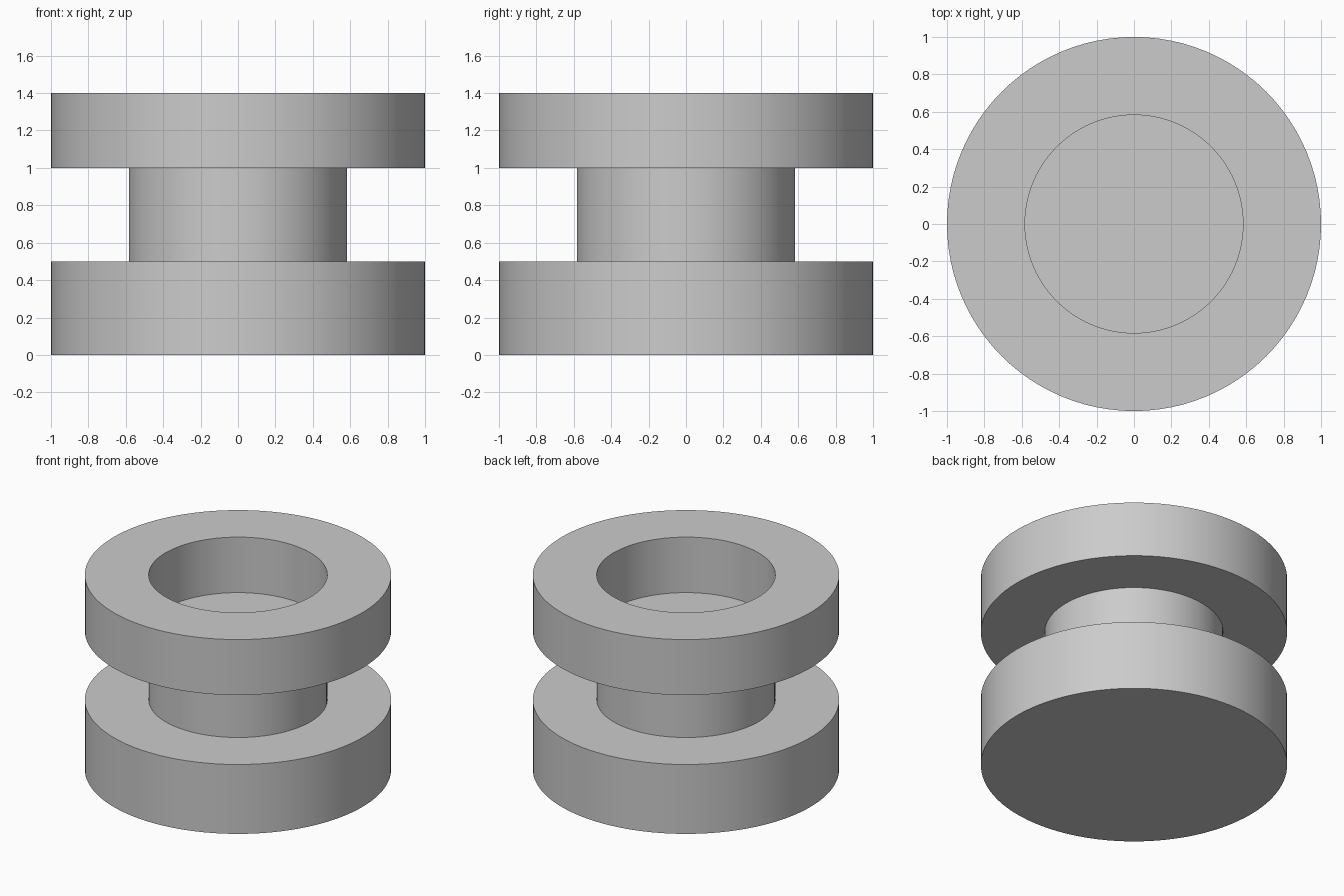
import bpy
import bmesh
from math import radians, tau
from mathutils import Matrix, Vector

SEGMENTS = 96
OUTER = 1.0
INNER = 0.583

cube = bpy.data.objects.get("Cube")
if cube:
    bpy.data.objects.remove(cube, do_unlink=True)

# Single plain grey finish
grey = bpy.data.materials.new("plain_grey")
grey.use_nodes = True
colour = (0.6, 0.6, 0.6, 1.0)
grey.diffuse_color = colour
grey.node_tree.nodes["Principled BSDF"].inputs["Base Color"].default_value = colour


def finish(bm, name):
    """Turn the bmesh into a smooth-sided object with sharp rims."""
    bmesh.ops.recalc_face_normals(bm, faces=bm.faces)
    mesh = bpy.data.meshes.new(name)
    bm.to_mesh(mesh)
    bm.free()
    mesh.materials.append(grey)
    obj = bpy.data.objects.new(name, mesh)
    bpy.context.collection.objects.link(obj)
    bpy.ops.object.select_all(action="DESELECT")
    obj.select_set(True)
    bpy.context.view_layer.objects.active = obj
    bpy.ops.object.shade_smooth_by_angle(angle=radians(30))
    return obj


def disc(name, radius, bottom, top):
    bm = bmesh.new()
    bmesh.ops.create_cone(bm, cap_ends=True, segments=SEGMENTS,
                          radius1=radius, radius2=radius, depth=top - bottom,
                          matrix=Matrix.Translation((0, 0, (bottom + top) / 2)))
    return finish(bm, name)


def ring(name, inner, outer, bottom, top):
    bm = bmesh.new()
    corners = [(inner, bottom), (outer, bottom), (outer, top), (inner, top)]
    verts = [bm.verts.new((r, 0, z)) for r, z in corners]
    edges = [bm.edges.new((verts[i - 1], verts[i])) for i in range(len(verts))]
    bmesh.ops.spin(bm, geom=verts + edges, cent=Vector(), axis=(0, 0, 1),
                   angle=tau, steps=SEGMENTS, use_merge=True)
    bmesh.ops.remove_doubles(bm, verts=bm.verts, dist=0.0001)
    return finish(bm, name)


# Solid base, narrow neck, and open ring resting on the neck's rim
disc("base_disc", OUTER, 0.0, 0.5)
disc("neck", INNER, 0.5, 1.0)
ring("top_ring", INNER, OUTER, 1.0, 1.4)
